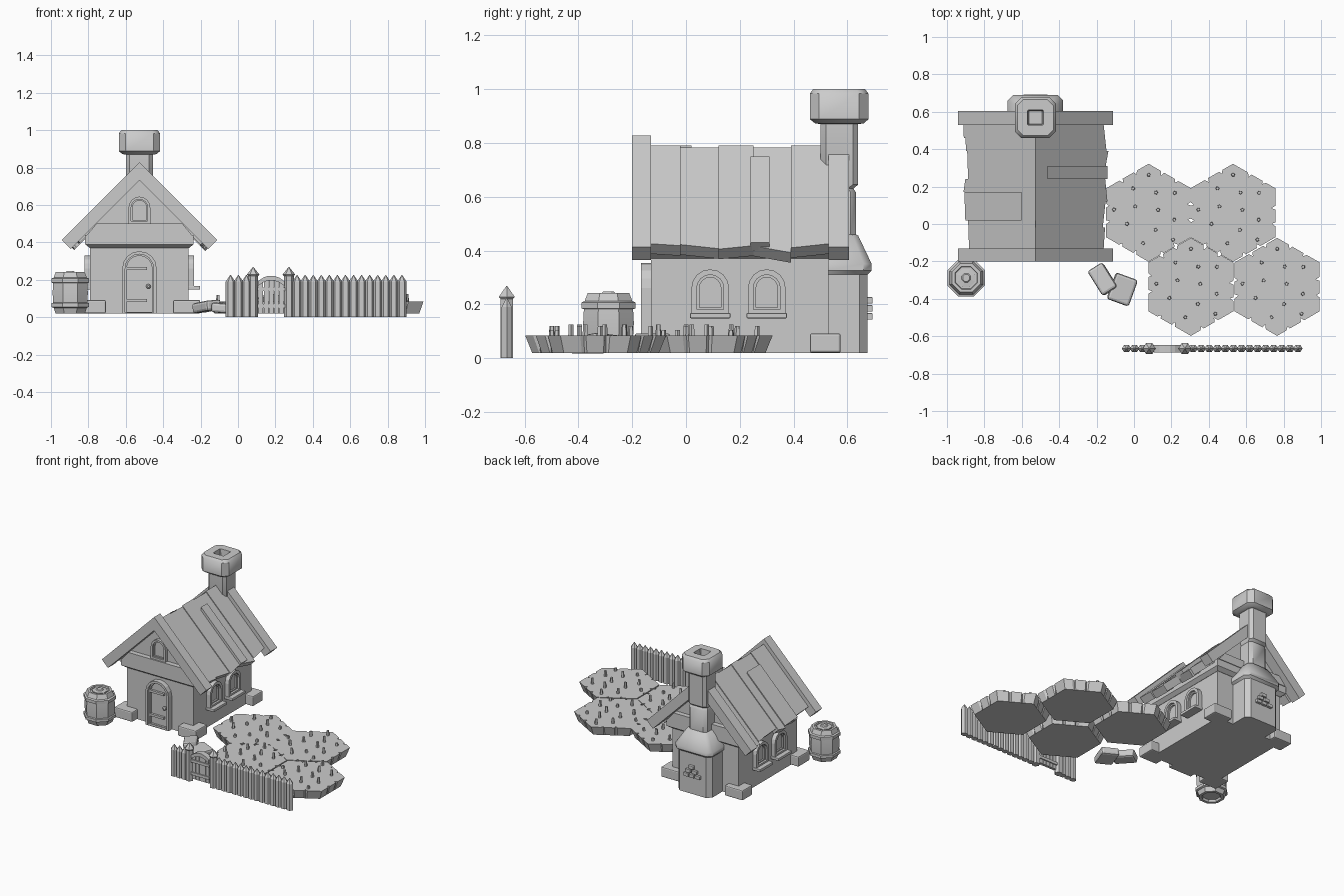
import bpy, bmesh, random
from math import sin, cos, pi, radians
from mathutils import Vector

if "Cube" in bpy.data.objects:
    bpy.data.objects.remove(bpy.data.objects["Cube"])

random.seed(4)
CX = -0.527  # house centre line


def loft(name, rings, cap0=True, cap1=True, smooth=False):
    bm = bmesh.new()
    vs = [[bm.verts.new(p) for p in r] for r in rings]
    n = len(rings[0])
    for a, b in zip(vs, vs[1:]):
        for i in range(n):
            j = (i + 1) % n
            bm.faces.new((a[i], a[j], b[j], b[i]))
    if cap0:
        bm.faces.new(vs[0][::-1])
    if cap1:
        bm.faces.new(vs[-1])
    bmesh.ops.recalc_face_normals(bm, faces=bm.faces)
    me = bpy.data.meshes.new(name)
    bm.to_mesh(me)
    bm.free()
    ob = bpy.data.objects.new(name, me)
    bpy.context.collection.objects.link(ob)
    if smooth:
        bpy.ops.object.select_all(action='DESELECT')
        ob.select_set(True)
        bpy.context.view_layer.objects.active = ob
        bpy.ops.object.shade_smooth_by_angle(angle=radians(40))
    return ob


def box(name, x0, x1, y0, y1, z0, z1, bevel=0.0, rot=(0, 0, 0)):
    hx, hy, hz = (x1 - x0) / 2, (y1 - y0) / 2, (z1 - z0) / 2
    ring = lambda z: [(-hx, -hy, z), (hx, -hy, z), (hx, hy, z), (-hx, hy, z)]
    ob = loft(name, [ring(-hz), ring(hz)])
    ob.location = ((x0 + x1) / 2, (y0 + y1) / 2, (z0 + z1) / 2)
    ob.rotation_euler = rot
    if bevel:
        m = ob.modifiers.new("bevel", 'BEVEL')
        m.width, m.segments = bevel, 2
    return ob


def ngon(n, r, cx, cy, z, sy=1.0, turn=0.0):
    return [(cx + r * cos(2 * pi * i / n + turn), cy + sy * r * sin(2 * pi * i / n + turn), z) for i in range(n)]


def chamfered(hx, y0, y1, c, z):
    return [(CX + x, y, z) for x, y in (
        (-hx + c, y0), (hx - c, y0), (hx, y0 + c), (hx, y1 - c),
        (hx - c, y1), (-hx + c, y1), (-hx, y1 - c), (-hx, y0 + c))]


def arch_points(hw, z0, z1):
    return [(-hw, z0), (hw, z0)] + [
        (hw * cos(pi * i / 8), z1 - hw + hw * sin(pi * i / 8)) for i in range(9)]


def arched_opening(name, place, hw, z0, z1, t, out, sill=True):
    # raised frame with a recessed panel; place maps (along wall, height, outward)
    o = arch_points(hw, z0, z1)
    i = arch_points(hw - t, z0 + (t if sill else 0.004), z1 - t)
    k = arch_points(hw - t * 1.5, z0 + (t * 1.4 if sill else 0.008), z1 - t * 1.5)
    at = lambda pts, d: [place(u, v, d) for u, v in pts]
    return loft(name, [at(o, -0.02), at(o, out), at(i, out), at(i, out * 0.5), at(k, out * 0.5), at(k, 0.004)])


# House walls, wall plate and gable
box("walls", CX - .263, CX + .263, -.13, .53, .02, .40)
loft("wall_plate", [[(CX + sx * w, y, z) for sx, y in ((-1, -.13 - e), (1, -.13 - e), (1, .53 + e), (-1, .53 + e))]
                    for w, e, z in ((.265, .002, .37), (.29, .03, .39), (.29, .03, .44))])
loft("gable", [[(CX - .30, y, .43), (CX + .30, y, .43), (CX, y, .73)] for y in (-.13, .53)])
for y0, y1 in ((-.165, -.12), (.52, .565)):
    loft("tie_beam", [[(CX - .28, y, .44), (CX + .28, y, .44), (CX + .23, y, .50), (CX - .23, y, .50)] for y in (y0, y1)])
for sx in (-1, 1):
    for y0, y1 in ((-.19, -.06), (.46, .575)):
        x0, x1 = sorted((CX + sx * .18, CX + sx * .325))
        box("corner_stone", x0, x1, y0, y1, .02, .092, .008)


# Roof: a slab lies along the 45 degree slope, length may differ at its two ends
def slab(name, s, y0, y1, top, l0, l1, t, start=0.0):
    def ring(y, l):
        return [(CX + s * x, y, z) for x, z in (
            (start, top - start), (l, top - l), (l - t / 2, top - l - t / 2), (start, top - start - t))]
    loft(name, [ring(y0, l0), ring(y1, l1)])


for s in (-1, 1):
    slab("front_bargeboard", s, -.20, -.13, .828, .415, .415, .096)
    slab("back_bargeboard", s, .53, .605, .828, .415, .415, .096)
right = [(-.13, -.02, .365, .372), (-.02, .12, .36, .375), (.12, .25, .385, .372), (.25, .39, .365, .39), (.39, .53, .38, .365)]
left = [(-.13, .02, .355, .36), (.02, .17, .372, .362), (.17, .24, .385, .375), (.24, .39, .36, .365), (.39, .46, .37, .375), (.46, .53, .383, .385)]
for s, strips in ((1, right), (-1, left)):
    for k, (a, b, l0, l1) in enumerate(strips):
        slab("roof_plank", s, a, b, .79 - .008 * (k % 2), l0, l1, .075)
slab("raised_roof_plank", 1, .24, .31, .815, .385, .385, .06, .065)
slab("raised_roof_plank", -1, .02, .17, .80, .375, .38, .06, .075)

# Door, gable window and side windows
front = lambda u, v, d: (CX + u, -.13 - d, v)
arched_opening("door_frame", front, .092, .02, .353, .016, .037, False)
for z in (.09, .26):
    box("door_strap", CX - .068, CX + .04, -.15, -.13, z - .008, z + .008)
loft("door_knob", [[(CX + .048 + r * cos(pi * i / 4), y, .165 + r * sin(pi * i / 4)) for i in range(8)]
                   for r, y in ((.007, -.13), (.013, -.145), (.013, -.155), (.006, -.162))])
arched_opening("gable_window", front, .058, .50, .645, .014, .025)
for s in (-1, 1):
    for cy in (.09, .30):
        arched_opening("side_window", lambda u, v, d: (CX + s * (.263 + d), cy + u, v), .07, .16, .33, .02, .03)
        x0, x1 = sorted((CX + s * .25, CX + s * .325))
        box("window_sill", x0, x1, cy - .075, cy + .075, .148, .168, .004)

# Chimney: hearth, shoulders, shaft and hollow cap in one loft
loft("chimney", [chamfered(*a) for a in (
    (.135, .48, .675, .03, .02), (.135, .48, .675, .03, .31), (.148, .48, .69, .03, .325), (.148, .48, .69, .03, .35),
    (.085, .49, .64, .02, .455), (.072, .50, .632, .02, .46), (.072, .50, .632, .02, .615), (.065, .505, .622, .02, .63),
    (.072, .50, .64, .02, .645), (.072, .50, .64, .02, .87), (.09, .48, .66, .03, .872), (.11, .46, .678, .035, .888),
    (.11, .46, .678, .035, .983), (.097, .473, .665, .032, 1.0), (.042, .528, .61, .004, 1.0), (.035, .535, .603, .004, .93))],
    smooth=True)
for x, z in ((-.045, .155), (0, .155), (.045, .155), (-.02, .185), (.03, .185), (.005, .215)):
    box("exposed_brick", CX + x - .02, CX + x + .02, .66, .693, z - .012, z + .012, .003)

# Barrel with hoops and a lid
bx, by = -.897, -.288
t8 = pi / 8
loft("barrel", [ngon(8, r, bx, by, z, turn=t8) for r, z in (
    (.06, .035), (.065, .02), (.085, .02), (.096, .05), (.108, .055), (.108, .075), (.099, .078), (.102, .13),
    (.099, .182), (.108, .185), (.108, .207), (.096, .212), (.083, .243), (.066, .243), (.062, .232))], smooth=True)
loft("barrel_lid", [ngon(8, r, bx, by, z, turn=t8) for r, z in ((.052, .22), (.052, .24), (.026, .243), (.02, .248), (.012, .248))])

# Stepping stones
box("stepping_stone", -.245, -.09, -.342, -.248, .03, .085, .014, (radians(5), radians(-6), radians(-58)))
box("stepping_stone", -.125, -.001, -.425, -.275, .022, .075, .014, (0, radians(5), radians(-20)))


# Garden soil: hexagons with notched rims, tapering downward, and sprouts
def soil(cx, cy):
    c = Vector((cx, cy))
    corner = [c + .262 * Vector((sin(k * pi / 3), cos(k * pi / 3))) for k in range(6)]
    top, base = [], []
    for k in range(6):
        a, b = corner[k], corner[(k + 1) % 6]
        f = random.uniform(.3, .42)
        for t, inset in ((0, 0), (f - .04, 0), (f, .09), (f + .04, 0), (f + .3, 0), (f + .34, .07), (f + .38, 0)):
            p = a.lerp(b, t)
            top.append((*p.lerp(c, inset), .085))
            base.append((*p.lerp(c, .1), .02))
    loft("soil_patch", [base, top])
    for k in range(12):
        a = k * 2.4 + .3
        r = .205 * ((k + .8) / 12) ** .5
        h = random.choice((.105, .12, .125))
        x, y = cx + r * cos(a), cy + r * sin(a)
        loft("sprout", [ngon(5, .011, x, y, .08, turn=a), ngon(5, .009, x, y, h, turn=a)])


for c in ((.078, .06), (.529, .06), (.304, -.336), (.765, -.336)):
    soil(*c)

# Fence pickets, gate posts and gate
fy = -.666


def picket(x):
    loft("picket", [ngon(6, r, x, fy, z, .85) for r, z in ((.0255, 0), (.0255, .19), (.002, .225))])


for k in range(3):
    picket(-.04 + .0425 * k)
for k in range(14):
    picket(.316 + .0431 * k)
for x in (.081, .272):
    loft("gate_post", [ngon(6, r, x, fy, z) for r, z in ((.027, 0), (.027, .22), (.034, .228), (.002, .268))])
for k in range(5):
    x = .1225 + .0275 * k
    box("gate_plank", x - .012, x + .012, fy - .01, fy + .01, .02, .205 - .004 * (k - 2) ** 2)
for z in (.06, .15):
    box("gate_rail", .105, .25, fy - .018, fy + .018, z - .01, z + .01)
loft("gate_arch", [[(.1775 + .07 * u, y, z0 - .03 * u * u) for y, z0 in
                    ((fy - .02, .198), (fy + .02, .198), (fy + .02, .223), (fy - .02, .223))]
                   for u in (-1, -.6, -.2, .2, .6, 1)])
